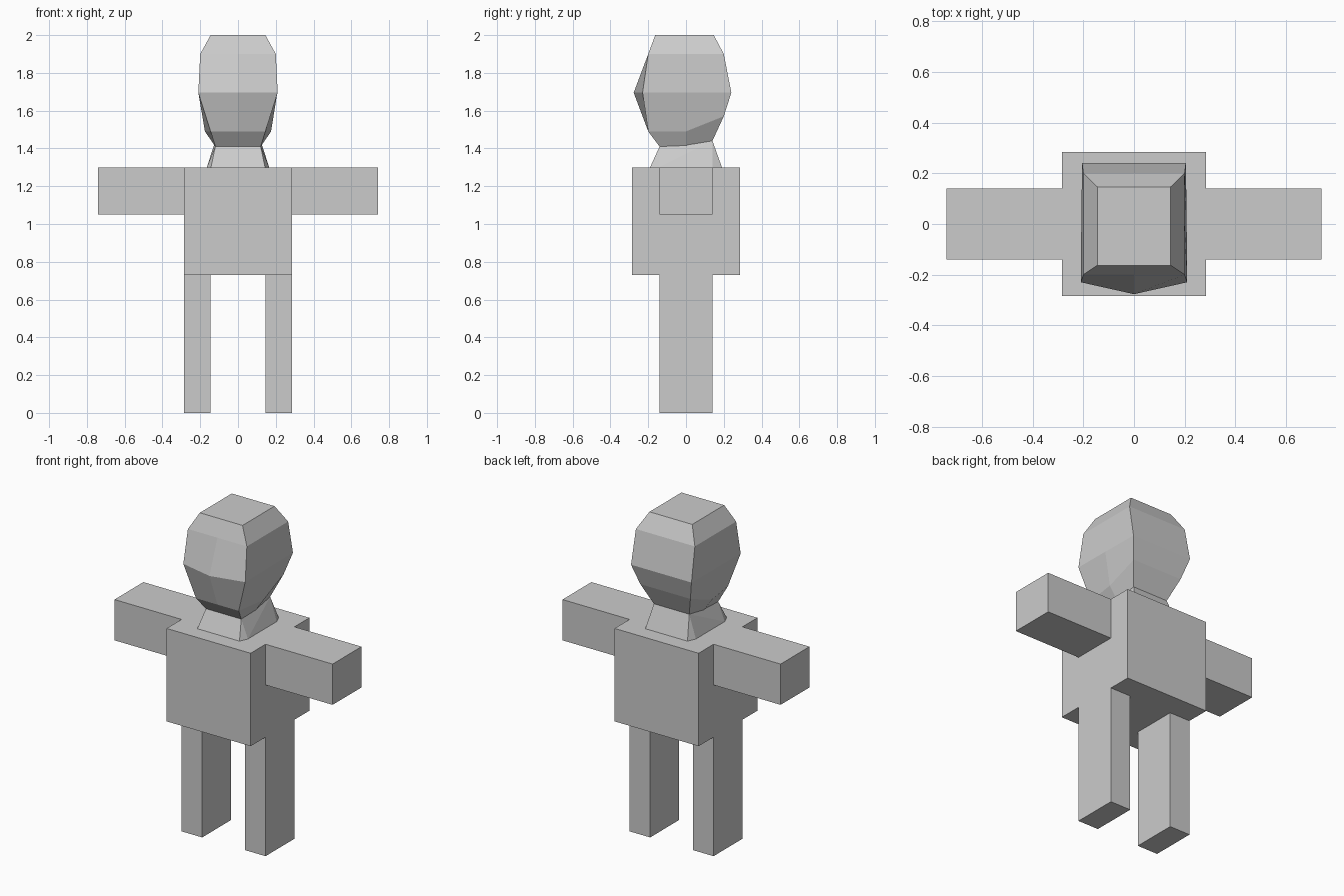
import bpy, bmesh

if "Cube" in bpy.data.objects:
    bpy.data.objects.remove(bpy.data.objects["Cube"])

def finish(name, bm, mirror=False):
    bmesh.ops.recalc_face_normals(bm, faces=bm.faces)
    mesh = bpy.data.meshes.new(name)
    bm.to_mesh(mesh)
    bm.free()
    ob = bpy.data.objects.new(name, mesh)
    bpy.context.collection.objects.link(ob)
    if mirror:
        ob.modifiers.new("mirror", 'MIRROR')
    return ob

def box(name, lo, hi, mirror=False):
    bm = bmesh.new()
    bmesh.ops.create_cube(bm, size=1)
    for v in bm.verts:
        v.co = [(a + b) / 2 + c * (b - a) for a, b, c in zip(lo, hi, v.co)]
    return finish(name, bm, mirror)

# Torso, arms and legs
box("torso", (-.285, -.285, .73), (.285, .285, 1.30))
box("arms", (.285, -.14, 1.05), (.74, .14, 1.30), True)
box("legs", (.145, -.14, 0), (.285, .14, .73), True)

# Neck: octagonal base hulled to a rectangular top, cap left open
bm = bmesh.new()
for s in (-1, 1):
    for x, y, z in ((.143, -.19, 1.30), (.165, -.14, 1.30), (.165, .14, 1.30),
                    (.143, .19, 1.30), (.12, -.14, 1.41), (.12, .14, 1.44)):
        bm.verts.new((s * x, y, z))
bmesh.ops.convex_hull(bm, input=bm.verts)
bmesh.ops.dissolve_limit(bm, angle_limit=.01, verts=bm.verts, edges=bm.edges)
bm.normal_update()
bmesh.ops.delete(bm, geom=[f for f in bm.faces if abs(f.normal.z) > .9],
                 context='FACES_ONLY')
finish("neck", bm)

# Head: stacked eight-point rings, each with
# x at front/side/back, y at front corner/front middle/back, z at front/back
rings = [
    (.12, .12, .12, -.14, -.14, .14, 1.41, 1.44),
    (.145, .175, .17, -.20, -.20, .20, 1.49, 1.57),
    (.21, .208, .205, -.23, -.277, .24, 1.695, 1.695),
    (.20, .20, .20, -.20, -.20, .20, 1.90, 1.90),
    (.145, .145, .145, -.163, -.163, .147, 2.0, 2.0),
]
bm = bmesh.new()
loops = []
for xf, xs, xb, yf, ym, yb, zf, zb in rings:
    pts = [(-xf, yf, zf), (0, ym, zf), (xf, yf, zf), (xs, 0, zf),
           (xb, yb, zb), (0, yb, zb), (-xb, yb, zb), (-xs, 0, zf)]
    loops.append([bm.verts.new(p) for p in pts])
for a, b in zip(loops, loops[1:]):
    for i in range(8):
        j = (i + 1) % 8
        bm.faces.new((a[i], a[j], b[j], b[i]))
bm.faces.new(loops[-1])
bm.faces.new(loops[0][::-1])
finish("head", bm)
